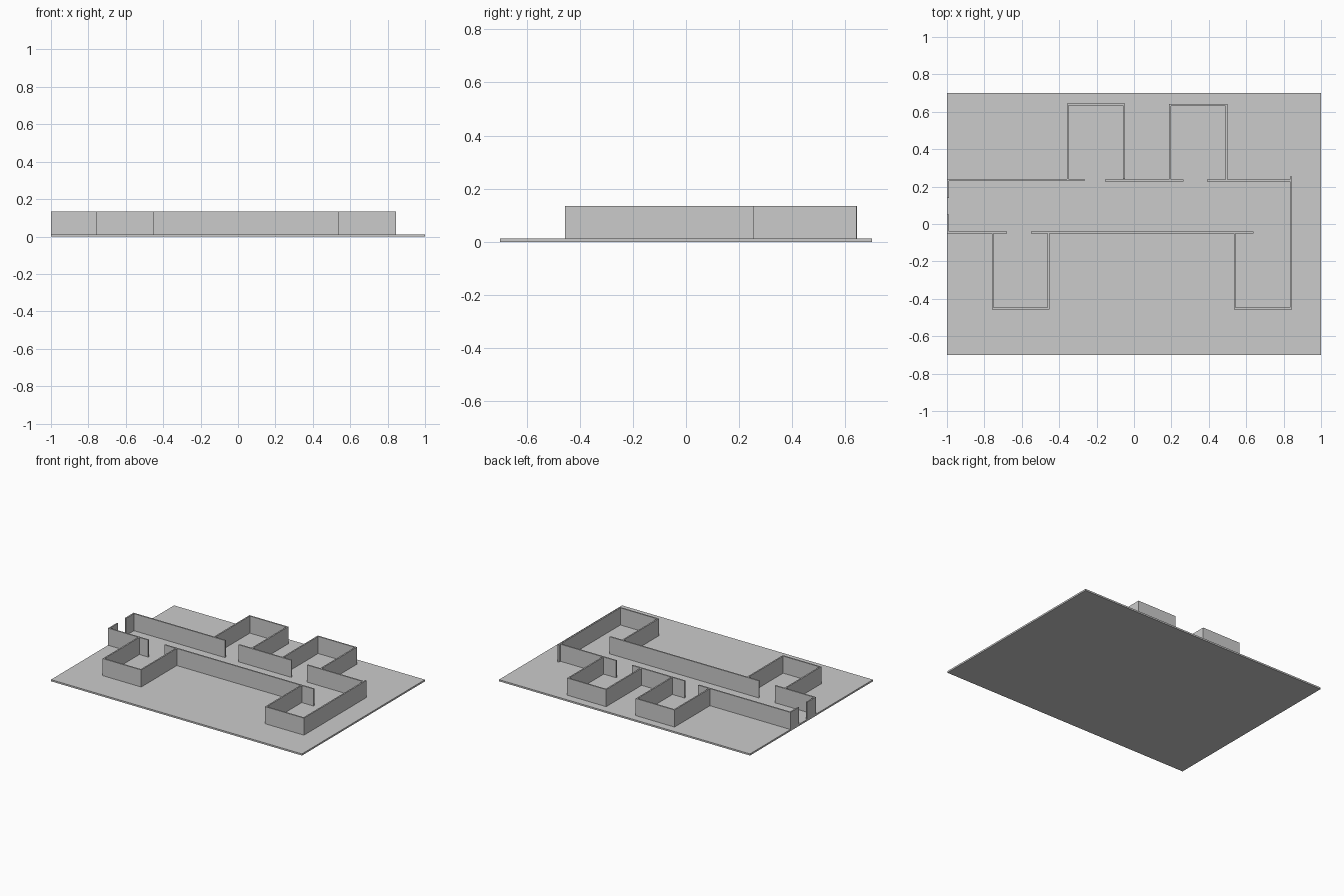
import bpy, bmesh
from mathutils import Matrix, Vector

if "Cube" in bpy.data.objects:
    bpy.data.objects.remove(bpy.data.objects["Cube"])

BASE_TOP, WALL_TOP, T = 0.012, 0.135, 0.01


def box(bm, x0, x1, y0, y1, z0, z1):
    m = Matrix.Translation(Vector(((x0 + x1) / 2, (y0 + y1) / 2, (z0 + z1) / 2)))
    m = m @ Matrix.Diagonal((x1 - x0, y1 - y0, z1 - z0, 1))
    bmesh.ops.create_cube(bm, size=1, matrix=m)


def build(name, boxes):
    bm = bmesh.new()
    for b in boxes:
        box(bm, *b)
    mesh = bpy.data.meshes.new(name)
    bm.to_mesh(mesh)
    bm.free()
    ob = bpy.data.objects.new(name, mesh)
    bpy.context.collection.objects.link(ob)


def wall_x(x0, x1, y):
    return (x0, x1, y - T / 2, y + T / 2, BASE_TOP, WALL_TOP)


def wall_y(x, y0, y1):
    return (x - T / 2, x + T / 2, y0, y1, BASE_TOP, WALL_TOP)


def room(name, x0, x1, y_corridor, y_far):
    # Two side walls and the far wall; the corridor wall closes the room
    h = T / 2
    s = h if y_far > y_corridor else -h
    lo, hi = sorted((y_corridor + s, y_far - s))
    build(name, [wall_y(x0, lo, hi), wall_y(x1, lo, hi),
                 wall_x(x0 - h, x1 + h, y_far)])


# Floor slab
build("floor", [(-1, 1, -0.7, 0.7, 0, BASE_TOP)])

# Corridor walls with door gaps
build("back_corridor_wall", [wall_x(-1, -0.265, 0.235),
                             wall_x(-0.155, 0.265, 0.233),
                             wall_x(0.39, 0.835, 0.233)])
build("front_corridor_wall", [wall_x(-1, -0.68, -0.046),
                              wall_x(-0.552, 0.638, -0.046)])

# Short returns beside the entrance
build("entrance_returns", [wall_y(-0.995, -0.041, 0.05),
                           wall_y(-0.995, 0.14, 0.23)])

# Rooms and the wall closing the corridor end
room("back_left_room", -0.354, -0.054, 0.235, 0.638)
room("back_right_room", 0.192, 0.494, 0.233, 0.636)
room("front_left_room", -0.755, -0.457, -0.046, -0.451)
room("front_right_room", 0.539, 0.84, -0.046, -0.451)
build("corridor_end_wall", [wall_y(0.84, -0.051, 0.255)])
